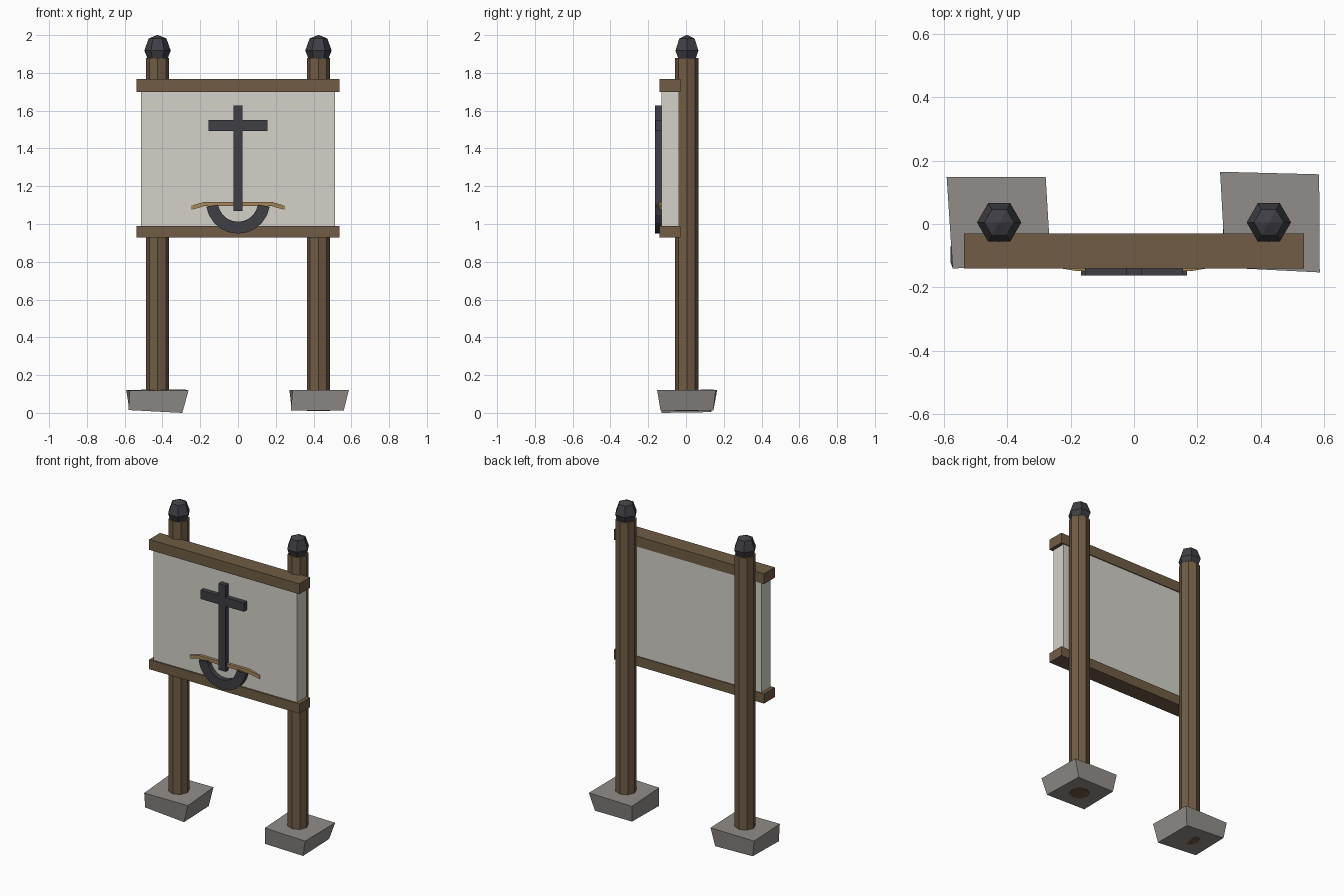
import bpy, bmesh, math

if "Cube" in bpy.data.objects:
    bpy.data.objects.remove(bpy.data.objects["Cube"])


def material(name, rgb):
    m = bpy.data.materials.new(name)
    m.diffuse_color = (*rgb, 1)
    m.use_nodes = True
    m.node_tree.nodes["Principled BSDF"].inputs["Base Color"].default_value = m.diffuse_color
    return m


WOOD = material("brown wood", (0.162, 0.107, 0.058))
IRON = material("dark iron", (0.050, 0.049, 0.060))
PLASTER = material("pale panel", (0.66, 0.64, 0.58))
STONE = material("grey stone", (0.28, 0.265, 0.25))
ROPE = material("tan rope", (0.38, 0.24, 0.10))


def make(name, verts, faces, mat):
    """Flat-shaded mesh object with outward normals."""
    me = bpy.data.meshes.new(name)
    me.from_pydata(verts, [], faces)
    bm = bmesh.new()
    bm.from_mesh(me)
    bmesh.ops.recalc_face_normals(bm, faces=bm.faces)
    bm.to_mesh(me)
    bm.free()
    me.materials.append(mat)
    ob = bpy.data.objects.new(name, me)
    bpy.context.collection.objects.link(ob)
    return ob


def loft(name, rings, mat):
    """Bridge rings of equal length and cap both ends."""
    n = len(rings[0])
    verts = [p for r in rings for p in r]
    faces = [tuple(range(n)), tuple(range(len(verts) - n, len(verts)))]
    for k in range(len(rings) - 1):
        for i in range(n):
            j = (i + 1) % n
            faces.append((k * n + i, k * n + j, k * n + n + j, k * n + n + i))
    return make(name, verts, faces, mat)


def box(name, x, y, z, mat):
    def ring(h):
        return [(x[0], y[0], h), (x[1], y[0], h), (x[1], y[1], h), (x[0], y[1], h)]
    return loft(name, [ring(z[0]), ring(z[1])], mat)


def turned(name, cx, cy, profile, sides, mat):
    """Faceted upright solid from (radius, height) pairs."""
    rings = [[(cx + r * math.cos(math.tau * i / sides),
               cy + r * math.sin(math.tau * i / sides), z) for i in range(sides)]
             for r, z in profile]
    return loft(name, rings, mat)


# Posts with six-sided finials
POST_Y = 0.005
for side, cx in (("left", -0.426), ("right", 0.426)):
    turned(side + "_post", cx, POST_Y, [(0.062, 0.009), (0.062, 1.88)], 8, WOOD)
    turned(side + "_finial", cx, POST_Y,
           [(0.05, 1.868), (0.070, 1.918), (0.047, 1.982), (0.003, 2.0)], 6, IRON)

# Uneven tapered footing stones
loft("left_footing", [
    [(-0.58, -0.12, 0.015), (-0.295, -0.13, 0.0), (-0.30, 0.13, 0.004), (-0.575, 0.14, 0.016)],
    [(-0.573, -0.140, 0.118), (-0.262, -0.137, 0.118), (-0.279, 0.148, 0.124), (-0.592, 0.149, 0.122)],
], STONE)
loft("right_footing", [
    [(0.28, -0.125, 0.012), (0.56, -0.135, 0.012), (0.55, 0.145, 0.012), (0.285, 0.145, 0.012)],
    [(0.289, -0.138, 0.122), (0.587, -0.153, 0.122), (0.585, 0.157, 0.122), (0.272, 0.165, 0.122)],
], STONE)

# Panel between two beams
box("panel", (-0.514, 0.514), (-0.131, -0.036), (0.96, 1.73), PLASTER)
box("top_beam", (-0.537, 0.537), (-0.140, -0.030), (1.70, 1.767), WOOD)
box("bottom_beam", (-0.537, 0.537), (-0.140, -0.030), (0.928, 0.990), WOOD)

# Anchor: shank, stock and curved arms
box("anchor_shank", (-0.025, 0.025), (-0.163, -0.130), (1.07, 1.628), IRON)
box("anchor_stock", (-0.155, 0.155), (-0.162, -0.130), (1.493, 1.55), IRON)
arms = []
for i in range(11):
    a = math.radians(189 + 162 * i / 10)
    c, s = math.cos(a), math.sin(a)
    arms.append([(r * c, y, 1.119 + r * s)
                 for r, y in ((0.17, -0.163), (0.107, -0.163), (0.107, -0.130), (0.17, -0.130))])
loft("anchor_arms", arms, IRON)

# Rope band with drooping ends
band = [(-0.25, 1.085, -0.137), (-0.178, 1.106, -0.149),
        (0.178, 1.106, -0.149), (0.25, 1.085, -0.137)]
loft("rope_band", [[(x, y, z - 0.011), (x, y, z + 0.011), (x, -0.129, z + 0.011),
                    (x, -0.129, z - 0.011)] for x, z, y in band], ROPE)
